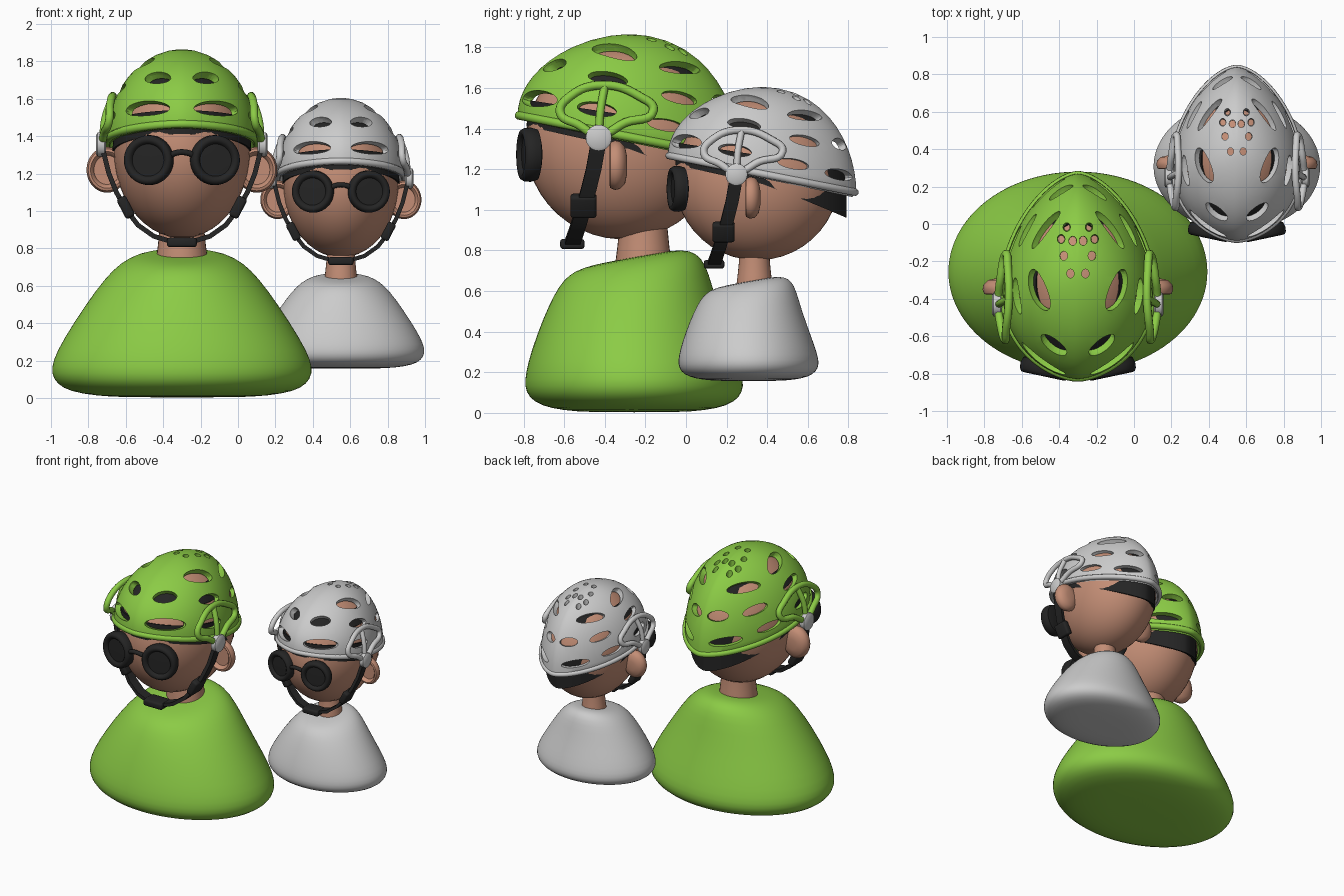
import bpy, bmesh
from math import sin, cos, pi, radians, copysign
from mathutils import Vector, Matrix

if "Cube" in bpy.data.objects:
    bpy.data.objects.remove(bpy.data.objects["Cube"])

T = Matrix.Translation


def material(name, rgb):
    m = bpy.data.materials.new(name)
    m.diffuse_color = (*rgb, 1)
    m.use_nodes = True
    m.node_tree.nodes["Principled BSDF"].inputs["Base Color"].default_value = m.diffuse_color
    return m


GREEN = material("green", (0.26, 0.60, 0.06))
SKIN = material("skin", (0.55, 0.27, 0.18))
BLACK = material("black", (0.018, 0.018, 0.018))


def place(name, data, mat, M):
    ob = bpy.data.objects.new(name, data)
    bpy.context.collection.objects.link(ob)
    ob.matrix_world = M
    if mat:
        data.materials.append(mat)
    return ob


def smooth(ob, angle=40):
    bpy.ops.object.select_all(action='DESELECT')
    ob.select_set(True)
    bpy.context.view_layer.objects.active = ob
    bpy.ops.object.shade_smooth_by_angle(angle=radians(angle))


def loft(name, rings, mat, M, loop=False, subdiv=0, angle=50):
    """Skin a list of equal rings; loop joins last to first, otherwise ends are capped."""
    bm = bmesh.new()
    rv = [[bm.verts.new(p) for p in r] for r in rings]
    n = len(rv[0])
    for i in range(len(rv) if loop else len(rv) - 1):
        a, b = rv[i], rv[(i + 1) % len(rv)]
        for k in range(n):
            bm.faces.new((a[k], a[(k + 1) % n], b[(k + 1) % n], b[k]))
    if not loop:
        bm.faces.new(rv[0])
        bm.faces.new(rv[-1])
    bmesh.ops.recalc_face_normals(bm, faces=bm.faces)
    me = bpy.data.meshes.new(name)
    bm.to_mesh(me)
    bm.free()
    ob = place(name, me, mat, M)
    smooth(ob, angle)
    if subdiv:
        ob.modifiers.new("subdiv", 'SUBSURF').levels = subdiv
        ob.modifiers["subdiv"].render_levels = subdiv
    return ob


def lathe(name, prof, L, mat, M, n=40):
    rings = [[L @ Vector((r * cos(2 * pi * k / n), r * sin(2 * pi * k / n), h)) for k in range(n)]
             for r, h in prof]
    return loft(name, rings, mat, M)


def tube(name, pts, r, mat, M, cyclic=False):
    cu = bpy.data.curves.new(name, 'CURVE')
    cu.dimensions = '3D'
    cu.bevel_depth, cu.bevel_resolution, cu.resolution_u = r, 3, 6
    cu.use_fill_caps = True
    sp = cu.splines.new('BEZIER')
    sp.bezier_points.add(len(pts) - 1)
    for bp, p in zip(sp.bezier_points, pts):
        bp.co = p
        bp.handle_left_type = bp.handle_right_type = 'AUTO'
    sp.use_cyclic_u = cyclic
    return place(name, cu, mat, M)


def box(name, size, loc, roll, mat, M):
    bm = bmesh.new()
    bmesh.ops.create_cube(bm, size=1, matrix=T(loc) @ Matrix.Rotation(roll, 4, 'Y') @ Matrix.Diagonal((*size, 1)))
    bmesh.ops.bevel(bm, geom=bm.edges[:], offset=min(size) * 0.3, segments=3, profile=0.5, affect='EDGES')
    me = bpy.data.meshes.new(name)
    bm.to_mesh(me)
    bm.free()
    ob = place(name, me, mat, M)
    smooth(ob)


def dome(a, f, s=1.0):
    """Helmet surface: a = heading in degrees (-90 front, 90 back), f = elevation, s = scale."""
    a, f = radians(a), radians(f)
    x = 0.40 * copysign(abs(cos(a)) ** 1.2, cos(a)) * (1 - 0.16 * sin(a)) * cos(f)
    y = 0.55 * sin(a) * cos(f)
    z = 0.515 * sin(f) - 0.2 * y * (1 - sin(f))
    return Vector((0, -0.28, 1.35)) + s * Vector((x, y, z))


def dome_ring(f, s, n=72):
    return [dome(360 * k / n, f(360 * k / n) if callable(f) else f, s) for k in range(n)]


# Vent openings: heading, elevation, length, width, roll
VENTS = [(-15, 58, .24, .11, -18), (42, 46, .25, .075, 0), (-14, 35, .20, .07, -5), (31, 27, .20, .065, -5),
         (-60, 15, .29, .085, 3), (-64, 41, .17, .09, 10), (-18, 14, .20, .07, 0), (20, 11, .20, .06, 0),
         (58, 9, .24, .065, 0), (69, 27, .15, .075, 0)]
DOTS = [(.06, -.016), (.09, -.08), (.075, -.17), (.04, -.265), (.028, -.09)]


def helmet(tag, mat, M):
    fs = [88, 80, 70, 60, 52, 45, 38, 31, 24, 18, 12, 6, 1]
    rings = [dome_ring(f, .91) for f in fs] + [dome_ring(-2, .955)] + [dome_ring(f, 1) for f in fs[::-1]]
    shell = loft(tag + "_helmet_shell", rings, mat, M)
    bm = bmesh.new()
    for a, f, ln, wd, roll in VENTS:
        for a2, r2 in ((a, roll), (180 - a, -roll)):
            p = dome(a2, f, .96)
            u = (dome(a2 + 1, f) - dome(a2 - 1, f)).normalized()
            n = u.cross(dome(a2, f + 1) - dome(a2, f - 1)).normalized()
            R = Matrix((u, n.cross(u), n)).transposed().to_4x4()
            bmesh.ops.create_uvsphere(bm, u_segments=28, v_segments=12, radius=1, matrix=T(p) @ R
                                      @ Matrix.Rotation(radians(r2), 4, 'Z')
                                      @ Matrix.Diagonal((ln / 2, wd / 2, .11, 1)))
    for x, y in DOTS:
        for sx in (x, -x):
            bmesh.ops.create_uvsphere(bm, u_segments=16, v_segments=8, radius=1,
                                      matrix=T((sx, y, 1.82)) @ Matrix.Diagonal((.021, .025, .14, 1)))
    me = bpy.data.meshes.new("vent_cutter")
    bm.to_mesh(me)
    bm.free()
    cutter = place("vent_cutter", me, None, M)
    cutter.hide_render = True
    bpy.context.view_layer.update()
    mod = shell.modifiers.new("vents", 'BOOLEAN')
    mod.operation, mod.solver, mod.object, mod.use_self = 'DIFFERENCE', 'EXACT', cutter, True
    bpy.context.view_layer.objects.active = shell
    bpy.ops.object.modifier_apply(modifier=mod.name)
    bpy.data.objects.remove(cutter)
    smooth(shell, 40)
    tube(tag + "_helmet_rim", dome_ring(1, .985, 48), .022, mat, M, True)
    # Black padding inside the shell
    low = lambda a: -6 - 9 * max(0, sin(radians(a)))
    loft(tag + "_rim_padding", [dome_ring(low, .925), dome_ring(14, .925), dome_ring(14, .86), dome_ring(low, .86)],
         BLACK, M, loop=True)
    loft(tag + "_crown_padding", [dome_ring(f, s) for f, s in ((33, .9), (42, .9), (52, .9), (52, .86), (33, .86))],
         BLACK, M, loop=True)


def head(tag, mat, M):
    ball = [(sin(radians(t)), -cos(radians(t))) for t in range(2, 180, 8)]
    lathe(tag + "_head", ball, T((0, -.31, 1.33)) @ Matrix.Diagonal((.365, .48, .475, 1)), SKIN, M, 56)
    helmet(tag, mat, M)
    face_front = Matrix.Rotation(pi / 2, 4, 'X')
    for s, side in ((1, "_right"), (-1, "_left")):
        # Ear with raised rim
        lathe(tag + side + "_ear", [(.04, -.045), (.09, -.035), (.117, -.01), (.122, .015), (.112, .038), (.098, .042),
              (.085, .03), (.078, .012), (.03, .012)],
              T((s * .4, -.335, 1.22)) @ Matrix.Diagonal((.9, 1, 1, 1)) @ face_front, SKIN, M)
        # Goggle lens
        lathe(tag + side + "_goggle", [(.09, -.05), (.125, -.04), (.134, -.01), (.132, .02), (.122, .037), (.105, .04),
              (.092, .03), (.086, .018), (.03, .02)],
              T((s * .177, -.775, 1.272)) @ Matrix.Rotation(s * radians(12), 4, 'Z') @ face_front, BLACK, M)
        # Side bracket: triangular loop with a centre strut
        P = lambda pts: [(s * x, y, z) for x, y, z in pts]
        tube(tag + side + "_bracket", P([(.425, -.43, 1.37), (.415, -.53, 1.42), (.39, -.62, 1.48), (.385, -.57, 1.56),
             (.37, -.41, 1.615), (.375, -.23, 1.56), (.385, -.16, 1.49), (.415, -.30, 1.43)]), .022, mat, M, True)
        tube(tag + side + "_bracket_strut", P([(.425, -.43, 1.38), (.41, -.42, 1.50), (.37, -.40, 1.61)]), .02, mat, M)
        # Round strap anchor
        lathe(tag + side + "_strap_anchor", [(.05, -.03), (.064, -.02), (.064, .015), (.05, .024)],
              T((s * .435, -.43, 1.355)) @ Matrix.Rotation(s * pi / 2, 4, 'Y'), None, M)
        # Slider on the strap
        box(tag + side + "_strap_slider", (.055, .13, .12), (s * .30, -.505, 1.02), s * radians(27), BLACK, M)
    # Flat chin strap, swept from side to side
    half = [(.425, -.43, 1.34), (.39, -.455, 1.2), (.35, -.48, 1.1), (.30, -.505, 1.01), (.235, -.53, .925),
            (.15, -.55, .865), (.06, -.56, .838)]
    path = [Vector(p) for p in half] + [Vector((-x, y, z)) for x, y, z in half[::-1]]
    rings = []
    for i, p in enumerate(path):
        t = path[min(i + 1, len(path) - 1)] - path[max(i - 1, 0)]
        n = t.cross(Vector((0, 1, 0))).normalized() * .013
        w = Vector((0, .038, 0))
        rings.append([p + n + w, p + n - w, p - n - w, p - n + w])
    loft(tag + "_chin_strap", rings, BLACK, M)
    box(tag + "_chin_pad", (.16, .12, .05), (0, -.56, .832), 0, BLACK, M)
    tube(tag + "_goggle_bridge", [(-.07, -.80, 1.29), (-.035, -.815, 1.31), (.035, -.815, 1.31), (.07, -.80, 1.29)],
         .016, BLACK, M)


def bust(tag, mat, M):
    # Slices: height, half width, half depth, centre y, slope
    slices = [(.003, .30, .22, -.255, 0), (.012, .46, .35, -.255, 0), (.035, .60, .46, -.255, 0),
              (.075, .67, .52, -.255, 0), (.13, .70, .542, -.255, 0), (.2, .692, .533, -.257, 0),
              (.31, .638, .50, -.265, .02), (.5, .515, .43, -.275, .08), (.64, .41, .38, -.268, .14),
              (.71, .335, .34, -.265, .17), (.75, .26, .285, -.265, .18), (.765, .18, .2, -.26, .18),
              (.768, .08, .09, -.25, .18)]
    n = 48
    rings = [[Vector((rx * cos(2 * pi * k / n), cy + ry * sin(2 * pi * k / n), z + sl * ry * sin(2 * pi * k / n)))
              for k in range(n)] for z, rx, ry, cy, sl in slices]
    loft(tag + "_torso", rings, mat, M, subdiv=1, angle=80)
    lathe(tag + "_neck", [(.14, .68), (.138, .74), (.128, .82), (.118, .92), (.115, 1.0)],
          T((0, -.21, 0)), SKIN, M, 32)


# Large green figure in front, small grey figure behind
head("green", GREEN, T((-.3, 0, 0)))
bust("green", GREEN, T((-.3, 0, 0)))
head("grey", None, T((.55, .375, 1.605)) @ Matrix.Scale(.845, 4) @ T((0, .28, -1.865)))
bust("grey", None, T((.55, .305, .155)) @ Matrix.Scale(.643, 4) @ T((0, .26, 0)))
